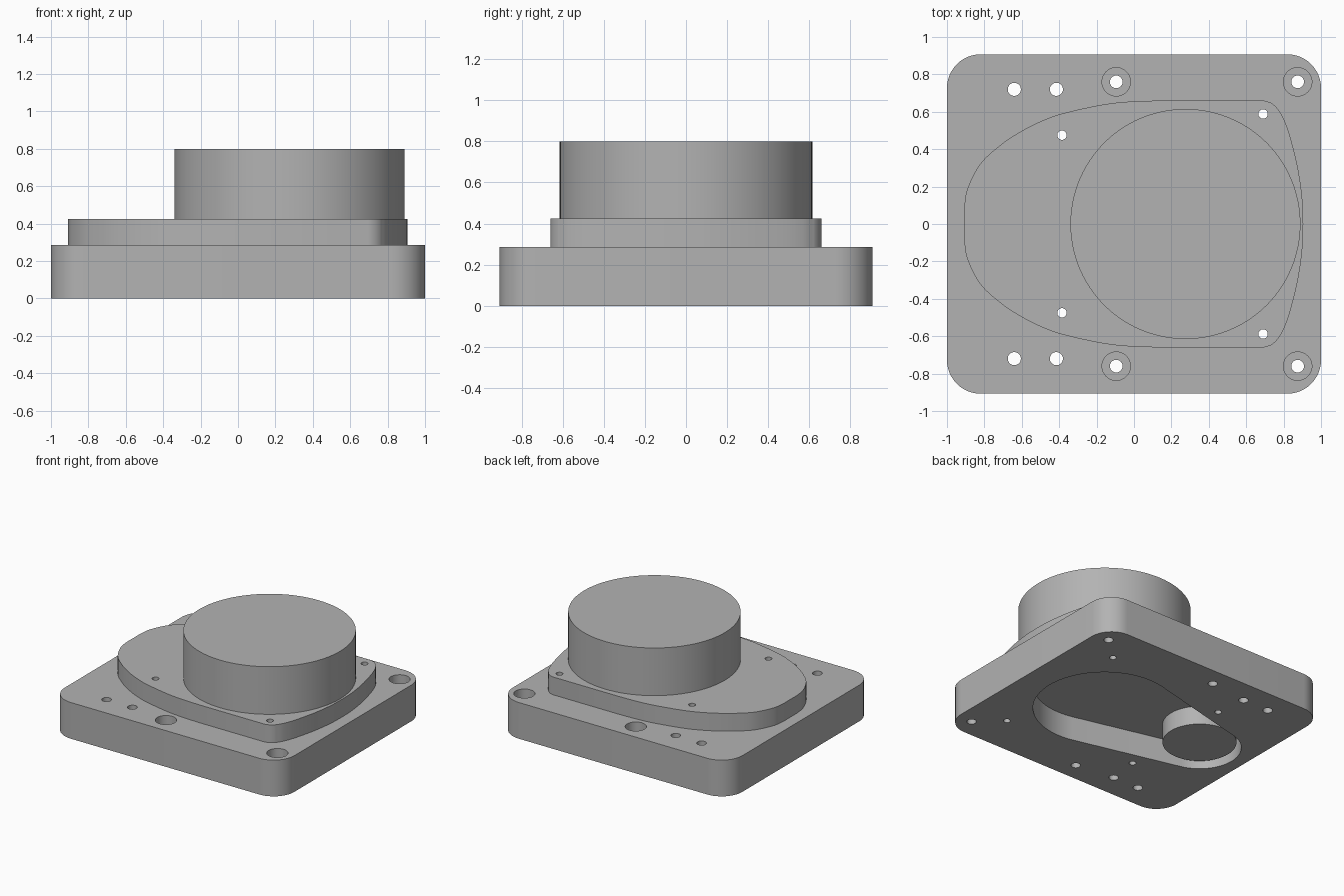
import bpy, bmesh, math
from mathutils import Vector

if "Cube" in bpy.data.objects:
    bpy.data.objects.remove(bpy.data.objects["Cube"])

grey = bpy.data.materials.new("plain_grey")
grey.diffuse_color = (0.45, 0.45, 0.45, 1)
grey.use_nodes = True
grey.node_tree.nodes["Principled BSDF"].inputs["Base Color"].default_value = grey.diffuse_color


def extrude(name, pts, z0, z1):
    """Prism from a closed counter-clockwise outline."""
    bm = bmesh.new()
    face = bm.faces.new([bm.verts.new((x, y, z0)) for x, y in pts])
    top = bmesh.ops.extrude_face_region(bm, geom=[face])["geom"]
    bmesh.ops.translate(bm, vec=(0, 0, z1 - z0),
                        verts=[v for v in top if isinstance(v, bmesh.types.BMVert)])
    bmesh.ops.recalc_face_normals(bm, faces=bm.faces)
    mesh = bpy.data.meshes.new(name)
    bm.to_mesh(mesh)
    bm.free()
    mesh.materials.append(grey)
    ob = bpy.data.objects.new(name, mesh)
    bpy.context.collection.objects.link(ob)
    return ob


def arc(cx, cy, r, a0, a1, n):
    return [(cx + r * math.cos(a0 + (a1 - a0) * i / n),
             cy + r * math.sin(a0 + (a1 - a0) * i / n)) for i in range(n + 1)]


def circle(cx, cy, r, n=48):
    return arc(cx, cy, r, 0, 2 * math.pi, n)[:-1]


def cut(ob, pts, z0, z1):
    """Cut a prism out of an object and discard the cutter."""
    cutter = extrude("cutter", pts, z0, z1)
    cutter.hide_render = True
    mod = ob.modifiers.new("cut", 'BOOLEAN')
    mod.operation, mod.solver, mod.object = 'DIFFERENCE', 'EXACT', cutter
    bpy.context.view_layer.objects.active = ob
    bpy.ops.object.modifier_apply(modifier=mod.name)
    bpy.data.objects.remove(cutter)


def spline(pts, n=8):
    """Catmull-Rom curve through the points."""
    p = [Vector(q) for q in pts]
    p = [2 * p[0] - p[1]] + p + [2 * p[-1] - p[-2]]
    out = []
    for a, b, c, d in zip(p, p[1:], p[2:], p[3:]):
        for i in range(n):
            t = i / n
            out.append(tuple(0.5 * (2 * b + (c - a) * t + (2 * a - 5 * b + 4 * c - d) * t * t
                                    + (3 * b - a - 3 * c + d) * t ** 3)))
    return out + [tuple(p[-2])]


BASE_TOP, TIER_TOP, DRUM_TOP = 0.285, 0.425, 0.8
DRUM_X, BOSS_X, POCKET_TOP = 0.275, -0.61, 0.19
q = math.pi / 2

# Base plate with rounded corners
W, D, R = 1.0, 0.907, 0.18
outline = []
for k, (sx, sy) in enumerate([(1, 1), (-1, 1), (-1, -1), (1, -1)]):
    outline += arc(sx * (W - R), sy * (D - R), R, k * q, (k + 1) * q, 12)
base = extrude("base_plate", outline, 0, BASE_TOP)

# Raised tier: upper half outline from right to left, mirrored in y
right = spline([(0.905, 0), (0.9, 0.13), (0.877, 0.294), (0.834, 0.47), (0.797, 0.57), (0.76, 0.627)])
left = spline([(0.13, 0.66), (-0.03, 0.654), (-0.18, 0.636), (-0.385, 0.59), (-0.503, 0.547),
               (-0.61, 0.492), (-0.717, 0.42), (-0.823, 0.32), (-0.89, 0.19), (-0.907, 0.09), (-0.907, 0)])
half = right + [(0.73, 0.65), (0.695, 0.66)] + left
tier = extrude("raised_tier", half + [(x, -y) for x, y in half[-2:0:-1]], BASE_TOP, TIER_TOP)

# Round drum
drum = extrude("drum", circle(DRUM_X, 0, 0.615, 96), TIER_TOP, DRUM_TOP)

# Teardrop pocket in the underside, with a round boss in its narrow end
R1, R2 = 0.51, 0.298
a = math.pi - math.acos((R1 - R2) / (DRUM_X - BOSS_X))
pocket = arc(DRUM_X, 0, R1, -a, a, 56) + arc(BOSS_X, 0, R2, a, 2 * math.pi - a, 32)
cut(base, pocket, -0.1, POCKET_TOP)
boss = extrude("pocket_boss", circle(BOSS_X, 0, 0.264, 64), 0.044, POCKET_TOP)

# Holes on both sides
for s in (1, -1):
    for x in (-0.64, -0.415):                  # plain holes
        cut(base, circle(x, s * 0.72, 0.035, 32), -0.1, 0.5)
    for x in (-0.095, 0.875):                  # counterbored holes
        cut(base, circle(x, s * 0.76, 0.076), 0.145, 0.5)
        cut(base, circle(x, s * 0.76, 0.034, 32), -0.1, 0.5)
    for x, y in ((-0.385, 0.475), (0.69, 0.588)):  # tier screw holes
        for ob in (base, tier):
            cut(ob, circle(x, s * y, 0.025, 32), -0.1, 0.6)

# Smooth curved walls, sharp rims
bpy.ops.object.select_all(action='DESELECT')
for ob in (base, tier, drum, boss):
    ob.select_set(True)
bpy.context.view_layer.objects.active = base
bpy.ops.object.shade_smooth_by_angle(angle=math.radians(30))
